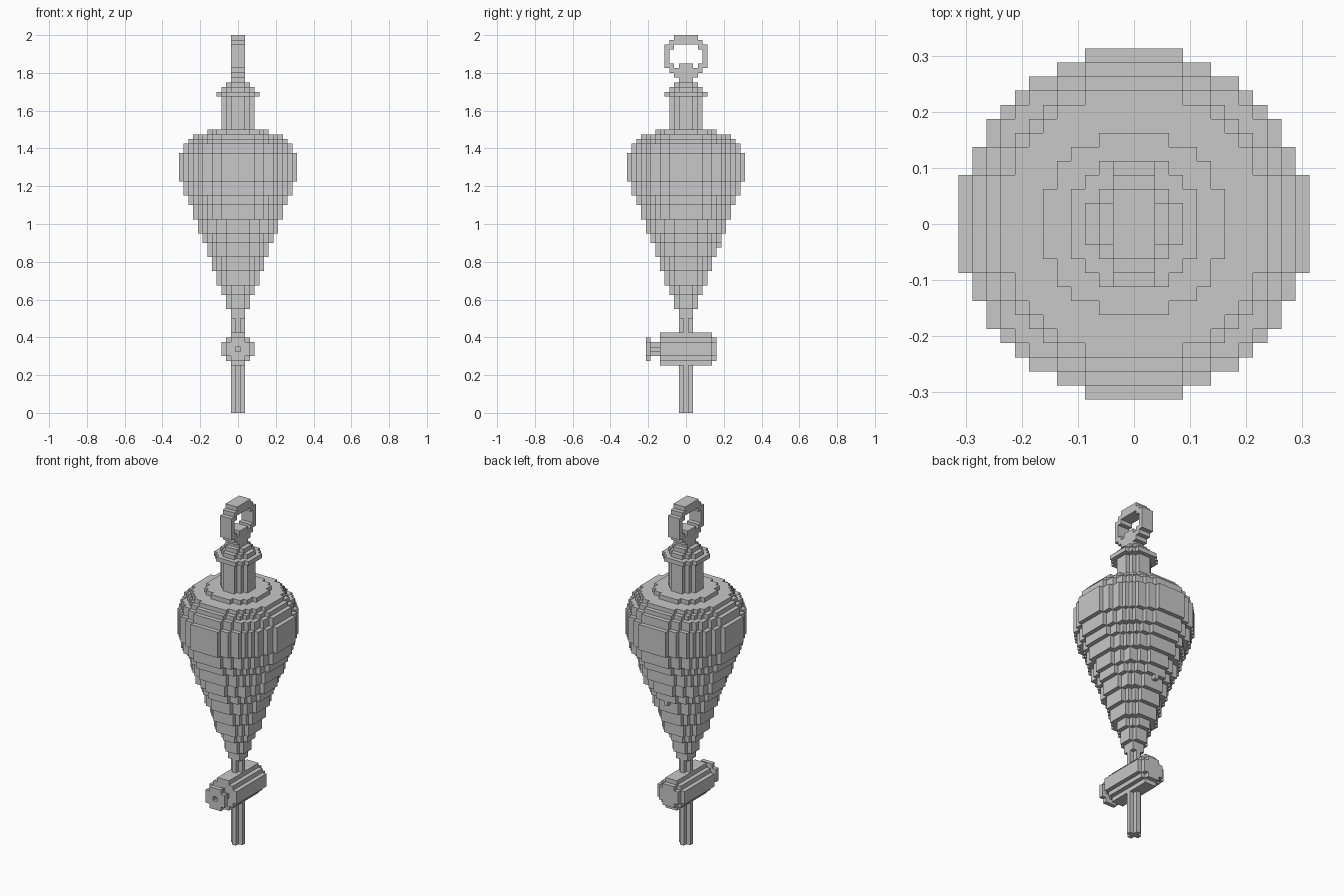
import bpy, bmesh
from mathutils import Vector

U = 0.025  # size of one block

cube = bpy.data.objects.get("Cube")
if cube:
    bpy.data.objects.remove(cube, do_unlink=True)

grey = bpy.data.materials.new("plain_grey")
grey.use_nodes = True
colour = (0.58, 0.58, 0.58, 1)
grey.diffuse_color = colour
grey.node_tree.nodes["Principled BSDF"].inputs["Base Color"].default_value = colour


def disc(width):
    """Blocks of a filled round slice, an odd number of blocks wide."""
    r = width // 2
    span = range(-r, r + 1)
    return [(a, b) for a in span for b in span if a * a + b * b <= width * width / 4]


PLUS = [(0, 0), (1, 0), (-1, 0), (0, 1), (0, -1)]


def upright(section, low, high):
    return {(a, b, k) for a, b in section for k in range(low, high)}


def lying(section, start, end, height):
    return {(a, j, b + height) for a, b in section for j in range(start, end)}


def build(name, cells):
    """Skin a set of blocks with only its exposed faces."""
    bm = bmesh.new()
    verts = {}

    def corner(p):
        key = tuple(round(2 * c) for c in p)
        if key not in verts:
            verts[key] = bm.verts.new(p * U)
        return verts[key]

    for cell in cells:
        centre = Vector(cell) + Vector((0, 0, 0.5))
        for axis in range(3):
            for sign in (-1, 1):
                n = Vector((0, 0, 0))
                n[axis] = sign
                if tuple(int(c + d) for c, d in zip(cell, n)) in cells:
                    continue
                s = Vector((0, 0, 0))
                s[(axis + 1) % 3] = 1
                t = n.cross(s)
                quad = [centre + (n + s * p + t * q) / 2
                        for p, q in ((1, 1), (-1, 1), (-1, -1), (1, -1))]
                bm.faces.new([corner(p) for p in quad])
    mesh = bpy.data.meshes.new(name)
    bm.to_mesh(mesh)
    bm.free()
    mesh.materials.append(grey)
    obj = bpy.data.objects.new(name, mesh)
    bpy.context.collection.objects.link(obj)


def stack(name, low, steps, extra=()):
    """Stack of round slices given as (width, top)."""
    cells = set(extra)
    for width, top in steps:
        cells |= upright(disc(width), low, top)
        low = top
    build(name, cells)


# Lower spout and the short pipe above the tap
build("spout", upright(PLUS, 0, 10))
build("upper_pipe", upright(PLUS, 17, 20))

# Tap barrel with a slimmer rear cap
build("tap_barrel", lying(disc(7), -5, 6, 13) | lying(disc(5), 6, 7, 13))

# Tap knob with a small centre hole, on a thin neck
rim = [c for c in disc(5) if c != (0, 0)]
build("tap_knob", lying(PLUS, -7, -5, 13) | lying(rim, -8, -7, 13))

# Pear-shaped body, with one stray block at the back
stack("body", 20, [(3, 22), (5, 25), (7, 27), (9, 30), (11, 33), (13, 36),
                   (15, 38), (17, 41), (19, 44), (21, 46), (23, 49), (25, 55),
                   (23, 57), (21, 58), (19, 59), (13, 60)], [(0, 7, 35)])

# Neck with flange and stepped cap
stack("neck_and_stopper", 60, [(7, 67), (9, 68), (7, 69), (5, 70)])

# Hanging ring, drawn from top to bottom
RING = ["..#####..",
        ".#######.",
        "##.....##",
        "#.......#",
        "#.......#",
        "#.......#",
        "##.###.##",
        ".#######.",
        "..#####..",
        "...###..."]
build("hanging_ring", {(i, j - 4, 79 - row) for i in (-1, 0, 1)
                       for row, line in enumerate(RING)
                       for j, mark in enumerate(line) if mark == "#"})
